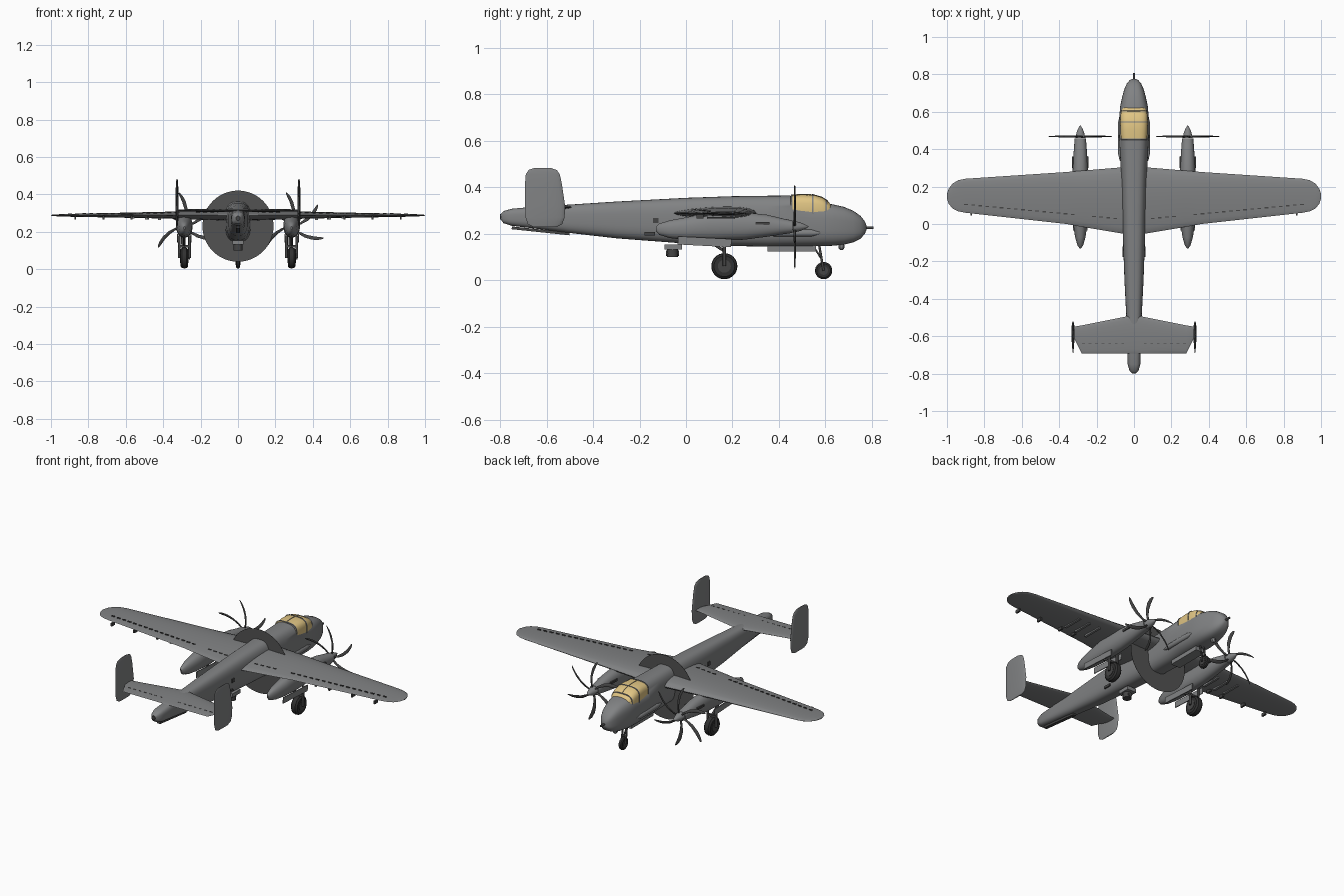
import bpy, bmesh, math
from math import sin, cos, pi, radians
from mathutils import Vector

if "Cube" in bpy.data.objects:
    bpy.data.objects.remove(bpy.data.objects["Cube"])


def material(name, r, g, b):
    m = bpy.data.materials.new(name)
    m.use_nodes = True
    m.diffuse_color = (r, g, b, 1)
    m.node_tree.nodes["Principled BSDF"].inputs["Base Color"].default_value = (r, g, b, 1)
    return m


GREY = material("airframe grey", .22, .225, .23)
DARK = material("dark metal", .06, .06, .06)
RUBBER = material("tyre black", .03, .03, .03)
GLASS = material("amber glass", .75, .56, .23)
EDGE = material("disc grey", .085, .085, .085)


def finish(name, bm, mat, angle=35):
    bmesh.ops.recalc_face_normals(bm, faces=bm.faces[:])
    me = bpy.data.meshes.new(name)
    bm.to_mesh(me)
    bm.free()
    me.materials.append(mat)
    ob = bpy.data.objects.new(name, me)
    bpy.context.collection.objects.link(ob)
    bpy.ops.object.select_all(action="DESELECT")
    ob.select_set(True)
    bpy.context.view_layer.objects.active = ob
    bpy.ops.object.shade_smooth_by_angle(angle=radians(angle))
    return ob


def skin(name, rings, mat):
    """Bridge closed rings of points and cap both ends."""
    bm = bmesh.new()
    loops = [[bm.verts.new(p) for p in ring] for ring in rings]
    n = len(loops[0])
    for a, b in zip(loops, loops[1:]):
        for i in range(n):
            j = (i + 1) % n
            bm.faces.new((a[i], a[j], b[j], b[i]))
    bm.faces.new(loops[0])
    bm.faces.new(loops[-1])
    return finish(name, bm, mat)


def power(v, e):
    return math.copysign(abs(v) ** e, v)


def body(name, stations, mat, x=0, e=1.0, n=32):
    """Stations: y, bottom, top, half width."""
    rings = []
    for y, lo, hi, w in stations:
        rings.append([(x + w * power(cos(2 * pi * i / n), e), y,
                       (lo + hi) / 2 + (hi - lo) / 2 * power(sin(2 * pi * i / n), e))
                      for i in range(n)])
    return skin(name, rings, mat)


def foil(lead, trail, thick, n=20):
    """Chord and thickness pairs of a round-nosed section."""
    out = []
    for i in range(n):
        t = 2 * pi * i / n
        out.append(((lead + trail) / 2 + (lead - trail) / 2 * cos(t),
                    thick / 2 * sin(t) * (.8 + .3 * cos(t))))
    return out


def span_wing(name, half, mat):
    """Half stations: x, lead, trail, z, thickness; mirrored to both sides."""
    full = [(-s[0],) + s[1:] for s in reversed(half)] + half
    return skin(name, [[(x, y, z + h) for y, h in foil(a, b, t)]
                       for x, a, b, z, t in full], mat)


def box(name, centre, size, mat, turn=0):
    bm = bmesh.new()
    bmesh.ops.create_cube(bm, size=1)
    bmesh.ops.scale(bm, vec=size, verts=bm.verts)
    ob = finish(name, bm, mat)
    ob.location = centre
    ob.rotation_euler.x = turn
    return ob


def rod(name, a, b, r, mat, n=16):
    a, b = Vector(a), Vector(b)
    bm = bmesh.new()
    bmesh.ops.create_cone(bm, cap_ends=True, segments=n, radius1=r, radius2=r,
                          depth=(b - a).length)
    ob = finish(name, bm, mat)
    ob.location = (a + b) / 2
    ob.rotation_euler = (b - a).to_track_quat("Z", "Y").to_euler()
    return ob


def wheel(name, x, y, z, r, w):
    """Rounded tyre with a hub proud of both sides."""
    prof = [(-.5, .6), (-.5, .8), (-.3, .96), (0, 1), (.3, .96), (.5, .8), (.5, .6)]
    skin(name + "_tyre", [[(x + w * u, y + r * v * cos(t * pi / 16), z + r * v * sin(t * pi / 16))
                           for t in range(32)] for u, v in prof], RUBBER)
    rod(name + "_hub", (x - w * .55, y, z), (x + w * .55, y, z), r * .5, DARK)


# Fuselage, with a step where the cockpit sits
body("fuselage", [
    (-.798, .262, .282, .01), (-.785, .245, .297, .024), (-.75, .234, .307, .034),
    (-.65, .222, .316, .037), (-.5, .203, .325, .041), (-.3, .18, .338, .051),
    (0, .157, .354, .062), (.2, .147, .361, .068), (.35, .144, .363, .074),
    (.45, .145, .364, .079), (.458, .145, .338, .079), (.58, .146, .334, .078),
    (.63, .148, .326, .074), (.68, .153, .315, .063), (.72, .163, .298, .052),
    (.75, .178, .277, .039), (.768, .197, .255, .024), (.776, .215, .236, .008)],
    GREY, e=.68, n=40)
rod("nose_probe", (0, .76, .225), (0, .806, .225), .006, DARK)
rod("tail_probe", (0, -.8, .272), (0, -.76, .272), .012, DARK)

# Cockpit glass and its frames
glass = [(.452, .25, .366, .07), (.5, .25, .369, .073), (.55, .25, .367, .074),
         (.585, .25, .357, .072), (.61, .25, .341, .066), (.625, .25, .322, .056)]
body("cockpit_glass", glass, GLASS, e=.62)
body("centre_frame", [(y, lo, hi + .002, .003) for y, lo, hi, w in glass[:-1]], GREY, e=.5, n=12)
for y, hi, w in ((.455, .369, .073), (.545, .3695, .0765), (.604, .3465, .069)):
    body("cross_frame", [(y - .003, .25, hi, w), (y + .003, .25, hi, w)], GREY, e=.62)

# Main wing and tailplane
span_wing("wing", [
    (.04, .305, -.055, .288, .068), (.28, .285, -.015, .289, .052),
    (.36, .278, .0, .289, .044), (.9, .242, .06, .288, .018), (.94, .234, .068, .288, .015),
    (.97, .216, .083, .288, .012), (.99, .19, .107, .288, .009), (1, .162, .135, .288, .004)], GREY)
span_wing("tailplane", [
    (.02, -.49, -.692, .314, .022), (.28, -.542, -.692, .314, .015),
    (.325, -.55, -.6, .314, .01)], GREY)

# Hinge dashes along the wing and tail surfaces
for s in (-1, 1):
    for i in range(22):
        x = .1 + i * .038
        if abs(x - .287) > .04:
            thick = .018 + .05 * max(0, .9 - x) * .6
            box("wing_hinge", (s * x, .03 + .075 * (x - .1) / .8, .288 + thick * .36),
                (.02, .006, .008), DARK)
    for i in range(7):
        box("tail_hinge", (s * (.06 + i * .035), -.64, .318), (.015, .004, .006), DARK)

# Three-bladed-pair propeller blade, swept toward the tip
BLADE = [(.015, .008, .012), (.05, .012, .009), (.09, .018, .006), (.13, .02, .005),
         (.16, .017, .004), (.175, .011, .003), (.181, .004, .002)]


def blade(hx, hz, angle):
    rings = []
    for r, w, t in BLADE:
        a = radians(angle - 30 * (1 - r / .18))
        out, side = Vector((cos(a), 0, sin(a))), Vector((-sin(a), .35, cos(a)))
        mid = Vector((hx, .468, hz)) + out * r
        rings.append([mid + side * (w / 2 * cos(k * pi / 4)) + Vector((0, t / 2 * sin(k * pi / 4), 0))
                      for k in range(8)])
    skin("propeller_blade", rings, DARK)


for s in (-1, 1):
    X = s * .287
    # Twin fins
    fin = [(.228, -.56, -.655, .006), (.24, -.533, -.68, .012), (.27, -.522, -.69, .018),
           (.32, -.52, -.692, .02), (.42, -.535, -.692, .018), (.455, -.543, -.689, .014),
           (.474, -.556, -.677, .01), (.483, -.585, -.65, .005)]
    skin("tail_fin", [[(s * .326 + h, y, z) for y, h in foil(a, b, t)] for z, a, b, t in fin], GREY)
    # Engine nacelle with pointed spinner
    body("nacelle", [
        (-.13, .212, .228, .004), (-.115, .195, .243, .015), (-.07, .181, .257, .028),
        (0, .173, .27, .038), (.1, .169, .292, .044), (.25, .174, .292, .043),
        (.35, .187, .281, .038), (.42, .198, .264, .033), (.458, .203, .257, .03)], GREY, X, .9)
    body("spinner", [(.46, .204, .256, .027), (.49, .211, .249, .02), (.512, .22, .24, .011),
                     (.526, .228, .232, .002)], GREY, X, n=24)
    for k in range(6):
        blade(X, .23, 39 + 60 * k)
    for q in (-1, 1):
        box("exhaust", (X + q * .039, .33, .245), (.012, .06, .012), DARK)
        # Main gear doors
        box("gear_door", (X + q * .036, .08, .165), (.005, .23, .035), GREY, radians(-3))
    # Main gear
    wheel("main", X, .165, .06, .056, .042)
    rod("main_leg", (X + s * .028, .165, .06), (X + s * .028, .165, .18), .007, DARK)
    rod("main_leg_inner", (X - s * .028, .165, .06), (X - s * .028, .165, .18), .007, DARK)
    rod("main_brace", (X, .165, .125), (X, .08, .18), .006, DARK)
    box("main_yoke", (X, .165, .122), (.062, .014, .012), DARK)
    # Underwing rails and stubs
    for x in (.42, .49, .56):
        box("wing_rail", (s * x, .15, .269 + (x - .42) * .04), (.014, .12, .01), GREY)
    for x in (.48, .57, .72, .87):
        box("wing_stub", (s * x, .06, .274), (.01, .03, .018), DARK)
    # Side ports of the rear fuselage
    box("side_port", (s * .059, -.13, .257), (.006, .022, .022), DARK)
    box("side_vent", (s * .058, -.155, .2), (.008, .045, .014), DARK)
    # Cheek fairings beside the nose
    body("cheek_fairing", [(.34, .2, .206, .003), (.38, .188, .218, .012),
                           (.54, .188, .218, .012), (.58, .2, .206, .003)], GREY, s * .074, n=16)

# Nose gear
wheel("nose", 0, .592, .041, .037, .022)
rod("nose_leg", (.015, .592, .041), (.012, .572, .155), .005, DARK)
rod("nose_leg_right", (-.015, .592, .041), (-.012, .572, .155), .005, DARK)
rod("nose_brace", (0, .584, .09), (0, .545, .15), .004, DARK)
box("nose_yoke", (0, .584, .086), (.036, .01, .01), DARK)

# Belly equipment
box("belly_fairing", (0, .455, .137), (.06, .21, .028), GREY)
body("chin_bulb", [(.655, .14, .148, .004), (.662, .13, .16, .013), (.675, .13, .16, .013),
                   (.682, .14, .148, .004)], GREY, n=16)
box("belly_turret_mount", (0, -.055, .143), (.06, .075, .022), GREY)
rod("belly_turret", (0, -.058, .1), (0, -.058, .15), .024, DARK)
rod("belly_lens", (0, -.085, .115), (0, -.03, .115), .012, DARK)
box("tail_skid_strip", (0, -.625, .212), (.02, .25, .012), DARK, radians(-6))

# Thin round disc around the mid fuselage
rod("fuselage_disc", (0, .2, .23), (0, .201, .23), .19, EDGE, 64)
